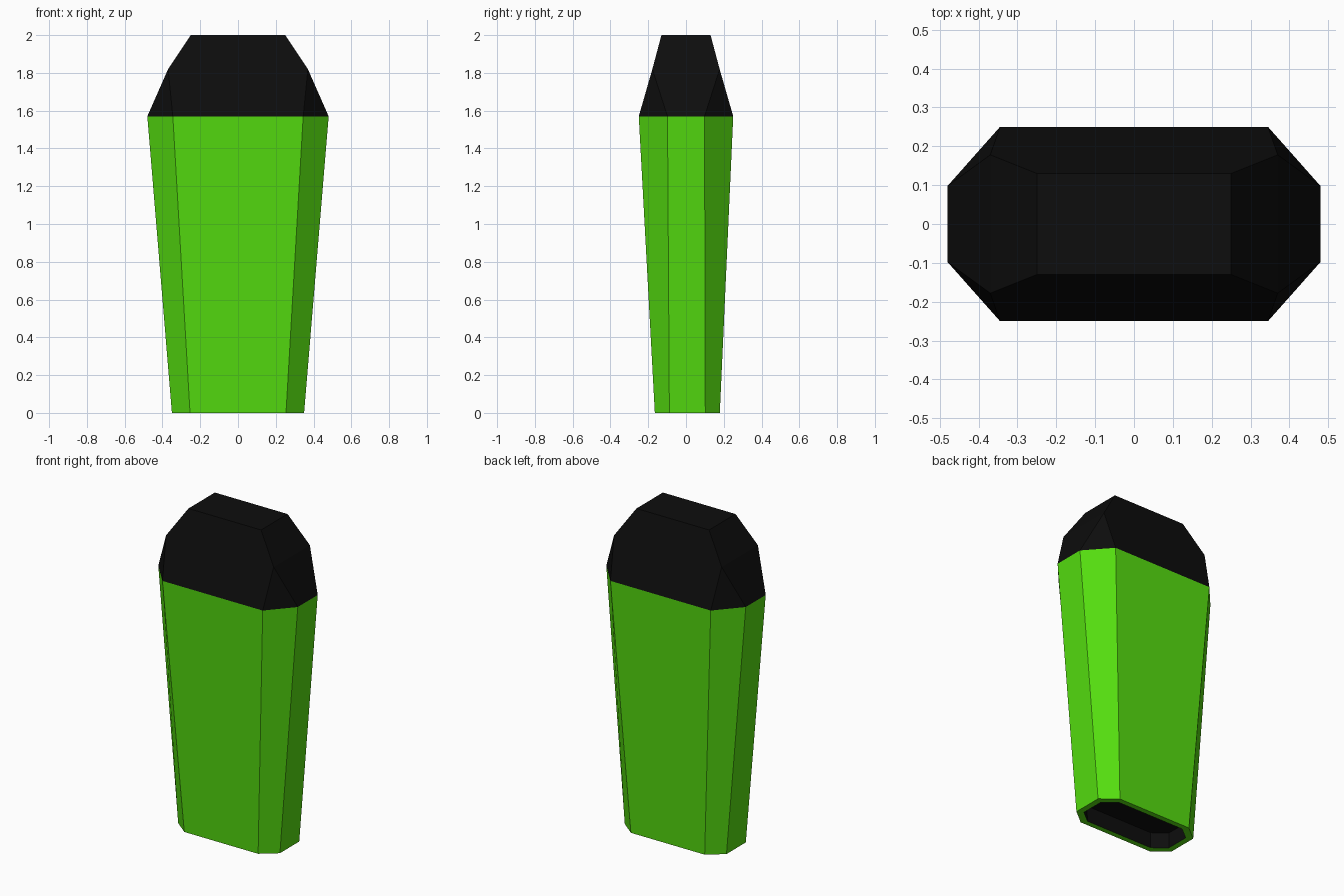
import bpy, bmesh

if "Cube" in bpy.data.objects:
    bpy.data.objects.remove(bpy.data.objects["Cube"])


def material(name, color):
    m = bpy.data.materials.new(name)
    m.diffuse_color = (*color, 1)
    m.use_nodes = True
    m.node_tree.nodes["Principled BSDF"].inputs["Base Color"].default_value = m.diffuse_color
    return m


def octagon(hx, hy, cx, cy, z, oy=0.0):
    """Chamfered rectangle: half sizes hx, hy; flat edges end at cx and cy."""
    pts = [(cx, -hy), (hx, -cy), (hx, cy), (cx, hy),
           (-cx, hy), (-hx, cy), (-hx, -cy), (-cx, -hy)]
    return [(x, y + oy, z) for x, y in pts]


def loft(name, rings, mat, cap_first=False, cap_last=False):
    """Skin consecutive octagon rings, optionally closing the ends."""
    bm = bmesh.new()
    loops = [[bm.verts.new(p) for p in r] for r in rings]
    for a, b in zip(loops, loops[1:]):
        for i in range(8):
            j = (i + 1) % 8
            bm.faces.new((a[i], a[j], b[j], b[i]))
    if cap_first:
        bm.faces.new(loops[0][::-1])
    if cap_last:
        bm.faces.new(loops[-1])
    # collapses coincident corners where a ring is a plain rectangle
    bmesh.ops.remove_doubles(bm, verts=bm.verts[:], dist=1e-4)
    me = bpy.data.meshes.new(name)
    bm.to_mesh(me)
    bm.free()
    me.materials.append(mat)
    ob = bpy.data.objects.new(name, me)
    bpy.context.collection.objects.link(ob)
    return ob


green = material("green", (0.09, 0.72, 0.005))
black = material("black", (0.004, 0.004, 0.004))

top = octagon(0.48, 0.25, 0.345, 0.098, 1.57)
foot = octagon(0.35, 0.172, 0.254, 0.095, 0, 0.007)
rim = octagon(0.312, 0.138, 0.232, 0.074, 0, 0.007)

# Tapered green body with a thin rim around the open foot
loft("body", [rim, foot, top], green)

# Black recess inside the foot
floor = octagon(0.316, 0.141, 0.235, 0.076, 0.1, 0.007)
loft("foot_recess", [floor, rim], black, cap_first=True).data.flip_normals()

# Black faceted cap: octagonal base blending to rectangles
mid = octagon(0.37, 0.178, 0.37, 0.178, 1.82)
crown = octagon(0.25, 0.13, 0.25, 0.13, 2.0)
loft("cap", [top, mid, crown], black, cap_last=True)
